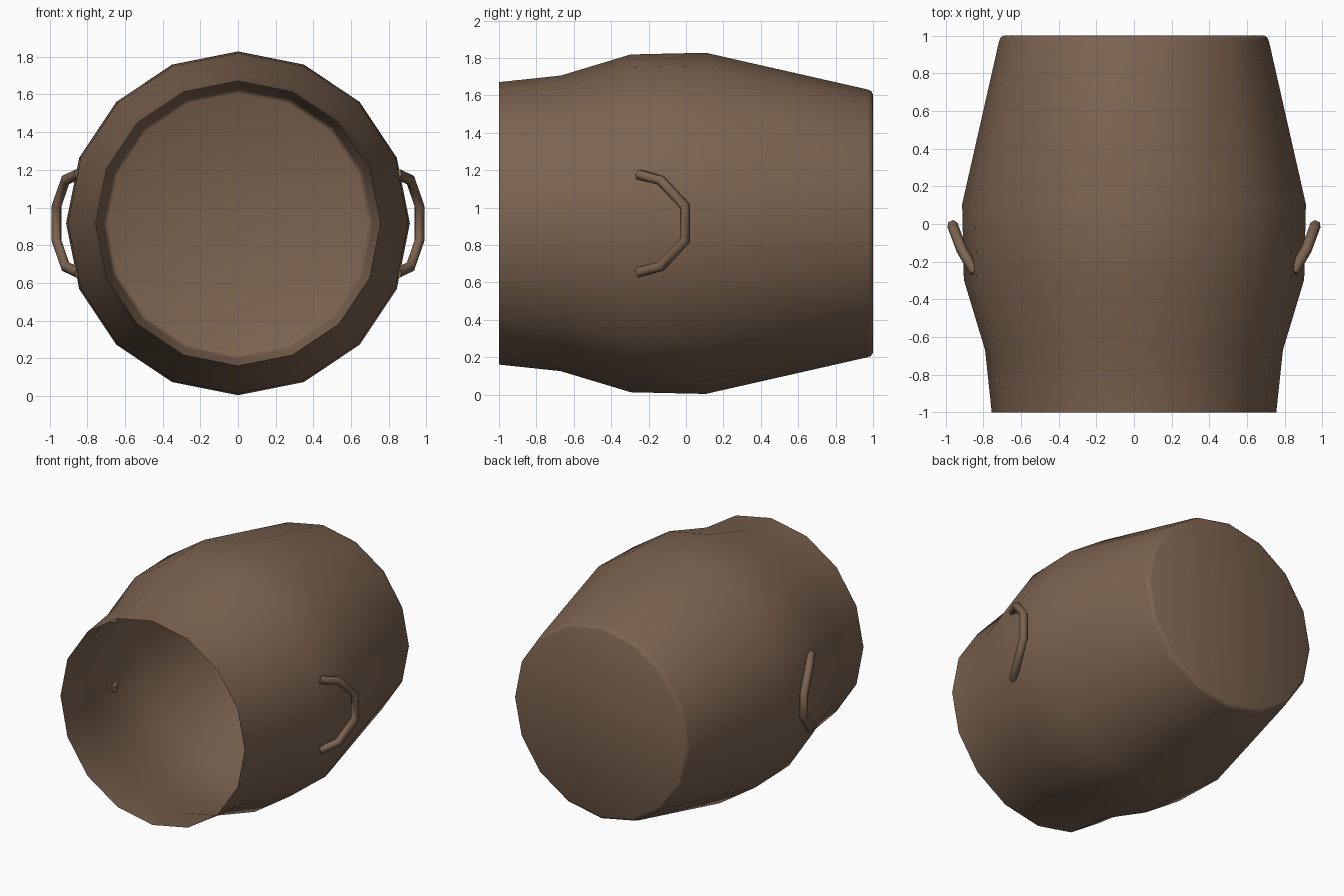
import bpy, bmesh, math

if "Cube" in bpy.data.objects:
    bpy.data.objects.remove(bpy.data.objects["Cube"])

SIDES = 16
CENTRE_Z = 0.916

brown = bpy.data.materials.new("warm brown")
brown.diffuse_color = (0.20, 0.125, 0.08, 1)
brown.use_nodes = True
brown.node_tree.nodes["Principled BSDF"].inputs["Base Color"].default_value = brown.diffuse_color

# Pot body: lathe profile (y, radius) around the y axis, open at the front
profile = [(-1.0, 0.755), (-0.67, 0.79), (-0.295, 0.903), (0.105, 0.912),
           (0.97, 0.716), (0.99, 0.708), (1.0, 0.69)]
bm = bmesh.new()
rings = []
for y, r in profile:
    rings.append([bm.verts.new((r * math.sin(2 * math.pi * i / SIDES), y,
                                CENTRE_Z + r * math.cos(2 * math.pi * i / SIDES)))
                  for i in range(SIDES)])
for a, b in zip(rings, rings[1:]):
    for i in range(SIDES):
        j = (i + 1) % SIDES
        bm.faces.new((a[i], a[j], b[j], b[i]))

# Closed base at the back
hub = bm.verts.new((0, 1.0, CENTRE_Z))
for i in range(SIDES):
    bm.faces.new((rings[-1][i], rings[-1][(i + 1) % SIDES], hub))
bmesh.ops.recalc_face_normals(bm, faces=bm.faces)
# make normals point outward
wall = min(bm.faces, key=lambda f: abs(f.calc_center_median().y + 0.1) - f.calc_center_median().z)
if wall.normal.z < 0:
    bmesh.ops.reverse_faces(bm, faces=bm.faces)
for f in bm.faces:
    f.smooth = True
mesh = bpy.data.meshes.new("pot_body")
bm.to_mesh(mesh)
bm.free()
mesh.materials.append(brown)
bpy.context.collection.objects.link(bpy.data.objects.new("pot_body", mesh))

# Side handles: six-sided tube along half a path, mirrored top to bottom
half = [(0.845, -0.255, 0.262), (0.915, -0.135, 0.230), (0.963, -0.006, 0.092)]


def handle(name, side):
    path = half + [(x, y, -z) for x, y, z in reversed(half)]
    curve = bpy.data.curves.new(name, 'CURVE')
    curve.dimensions = '3D'
    curve.bevel_depth = 0.029
    curve.bevel_resolution = 1
    curve.use_fill_caps = True
    spline = curve.splines.new('POLY')
    spline.points.add(len(path) - 1)
    for p, (x, y, z) in zip(spline.points, path):
        p.co = (side * x, y, CENTRE_Z + z, 1)
    spline.use_smooth = True
    curve.materials.append(brown)
    bpy.context.collection.objects.link(bpy.data.objects.new(name, curve))


handle("right_handle", 1)
handle("left_handle", -1)
